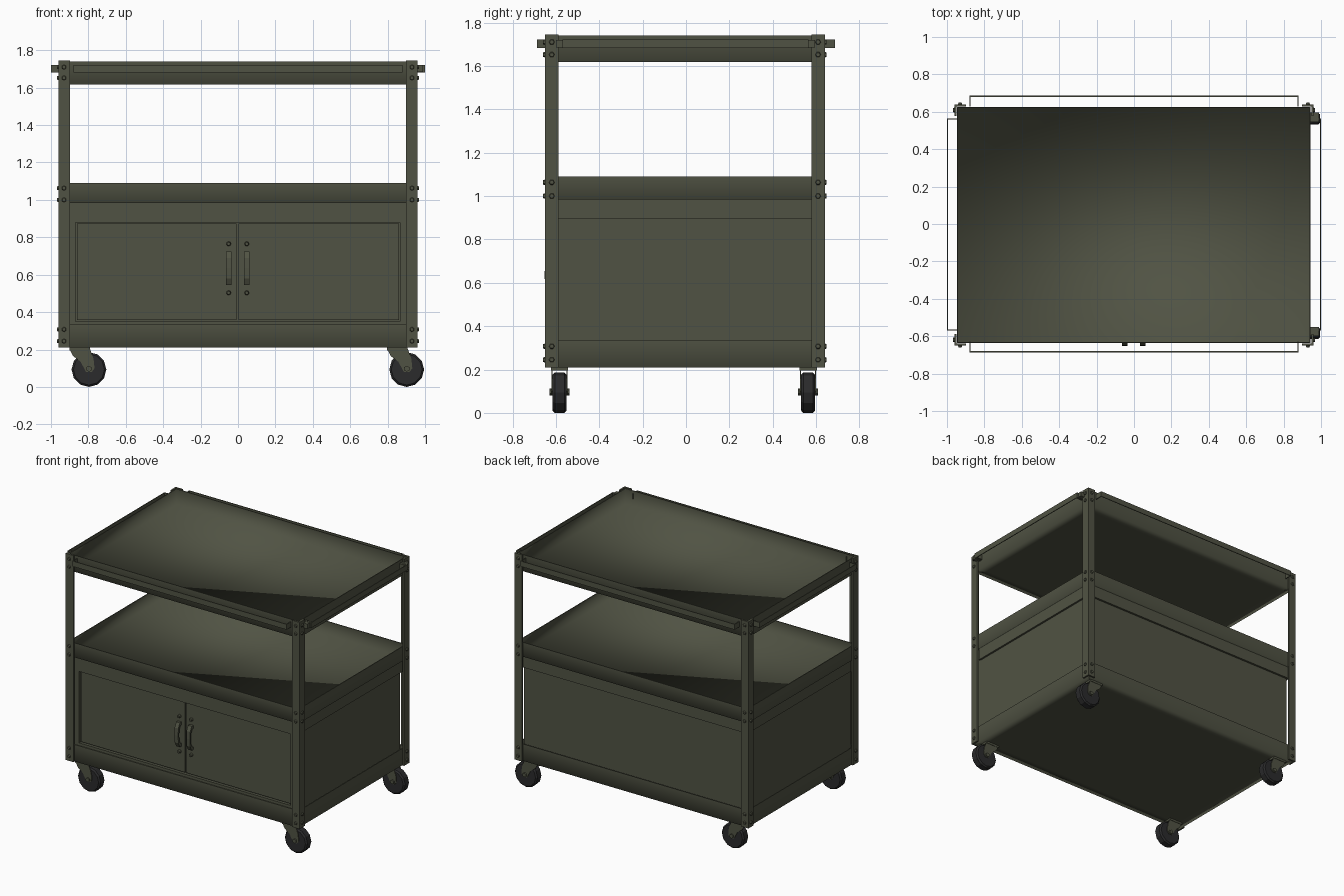
import bpy, bmesh, math
from mathutils import Matrix, Vector

if "Cube" in bpy.data.objects:
    bpy.data.objects.remove(bpy.data.objects["Cube"])


def material(name, rgb):
    m = bpy.data.materials.new(name)
    m.diffuse_color = (*rgb, 1)
    m.use_nodes = True
    m.node_tree.nodes["Principled BSDF"].inputs["Base Color"].default_value = m.diffuse_color
    return m


OLIVE = material("olive paint", (0.081, 0.086, 0.057))
RUBBER = material("black rubber", (0.024, 0.024, 0.025))


def finish(bm, name, mat):
    bmesh.ops.recalc_face_normals(bm, faces=bm.faces)
    me = bpy.data.meshes.new(name)
    bm.to_mesh(me)
    bm.free()
    me.materials.append(mat)
    ob = bpy.data.objects.new(name, me)
    bpy.context.collection.objects.link(ob)
    return ob


def add_box(bm, x0, x1, y0, y1, z0, z1):
    m = Matrix.Translation(((x0 + x1) / 2, (y0 + y1) / 2, (z0 + z1) / 2))
    m = m @ Matrix.Diagonal((abs(x1 - x0), abs(y1 - y0), abs(z1 - z0), 1))
    bmesh.ops.create_cube(bm, size=1, matrix=m)


def boxes(name, *specs):
    bm = bmesh.new()
    for s in specs:
        add_box(bm, *s)
    return finish(bm, name, OLIVE)


def add_prism(bm, pts, depth):
    """Extrude a closed 3D outline along a vector."""
    f = bm.faces.new([bm.verts.new(p) for p in pts])
    r = bmesh.ops.extrude_face_region(bm, geom=[f])
    vs = [g for g in r["geom"] if isinstance(g, bmesh.types.BMVert)]
    bmesh.ops.translate(bm, vec=depth, verts=vs)


def add_cyl(bm, centre, axis, r, length, n, r2=None):
    rot = Vector((0, 0, 1)).rotation_difference(Vector(axis)).to_matrix().to_4x4()
    bmesh.ops.create_cone(bm, cap_ends=True, segments=n, radius1=r,
                          radius2=r if r2 is None else r2, depth=length,
                          matrix=Matrix.Translation(centre) @ rot)


YC = -0.005  # the frame sits a touch forward of centre


# Three deep open-topped trays, softly shaded inside and around the lower edge
def tray(name, z0, z1, wall=0.008):
    bm = bmesh.new()
    add_box(bm, -0.946, 0.944, YC - 0.631, YC + 0.631, z0, z1)
    bm.normal_update()
    under = [f for f in bm.faces if f.normal.z < -0.9]
    floor = [f for f in bm.faces if f.normal.z > 0.9]
    bmesh.ops.inset_region(bm, faces=under, thickness=0.10)
    bmesh.ops.inset_region(bm, faces=floor, thickness=wall)
    # sink the inside of the tray
    r = bmesh.ops.extrude_face_region(bm, geom=floor)
    bmesh.ops.delete(bm, geom=floor, context='FACES_ONLY')
    vs = [g for g in r["geom"] if isinstance(g, bmesh.types.BMVert)]
    bmesh.ops.translate(bm, vec=(0, 0, z0 + wall - z1), verts=vs)
    for f in bm.faces:
        f.smooth = True
    for e in bm.edges:
        a, b = (v.co for v in e.verts)
        d = b - a
        rim = min(a.z, b.z) > z1 - 0.001
        diagonal = abs(d.x) > 0.01 and abs(d.y) > 0.01
        outer_corner = abs(d.z) > 0.01 and abs(a.x) > 0.9435 - wall / 4
        if rim or diagonal or outer_corner:
            e.smooth = False
    finish(bm, name, OLIVE)


tray("top_tray", 1.618, 1.741)
tray("middle_tray", 0.983, 1.09)
tray("bottom_tray", 0.21, 0.335)

# Angle-iron corner posts with bolts at every shelf
X, Y, W, T = 0.96, 0.645, 0.062, 0.012
for sx, sn in ((-1, "left"), (1, "right")):
    for sy, fn in ((-1, "front"), (1, "back")):
        bm = bmesh.new()
        L = [(X, Y), (X - W, Y), (X - W, Y - T), (X - T, Y - T), (X - T, Y - W), (X, Y - W)]
        add_prism(bm, [(x * sx, YC + y * sy, 0.21) for x, y in L], (0, 0, 1.534))
        finish(bm, f"{fn}_{sn}_post", OLIVE)
        bm = bmesh.new()
        for z in (0.245, 0.307, 1.0, 1.063, 1.652, 1.71):
            add_cyl(bm, (sx * 0.93, YC + sy * (Y + 0.003), z), (0, sy, 0), 0.014, 0.012, 6, 0.01)
            add_cyl(bm, (sx * (X + 0.003), YC + sy * 0.614, z), (sx, 0, 0), 0.014, 0.012, 6, 0.01)
        finish(bm, f"{fn}_{sn}_post_bolts", OLIVE)

# Thin strip rails around the top tray, with end returns
Z0, Z1, t = 1.682, 1.722, 0.006
for s, n in ((-1, "front"), (1, "back")):
    y = 0.686 * s
    boxes(f"{n}_rail", (-0.88, 0.88, y, y - s * t, Z0, Z1),
          (-0.88, -0.88 + t, y, s * 0.628, Z0, Z1), (0.88 - t, 0.88, y, s * 0.628, Z0, Z1))
for s, n in ((-1, "left"), (1, "right")):
    x = 1.0 * s
    boxes(f"{n}_rail", (x, x - s * t, -0.57, 0.565, Z0, Z1),
          (x, s * 0.942, -0.57, -0.57 + t, Z0, Z1), (x, s * 0.942, 0.565 - t, 0.565, Z0, Z1))
boxes("right_rail_mounts", *[(0.945, 0.99, y - 0.025, y + 0.025, 1.685, 1.72) for y in (-0.575, 0.57)])

# Cabinet body: recessed side and back panels below a raised upper band
CF, CB = -0.60, 0.592
bm = bmesh.new()
add_box(bm, -0.916, 0.916, CF, CB, 0.30, 0.983)
bm.normal_update()
bmesh.ops.delete(bm, geom=[f for f in bm.faces if abs(f.normal.z) > 0.9], context='FACES_ONLY')
finish(bm, "cabinet_body", OLIVE)
for s, n in ((-1, "left"), (1, "right")):
    boxes(f"{n}_upper_band", (s * 0.914, s * 0.93, -0.605, 0.60, 0.893, 0.984))
boxes("back_upper_band", (-0.93, 0.93, CB - 0.002, 0.607, 0.893, 0.984))

# Door frame, two doors
F0, F1 = CF + 0.005, -0.622
boxes("door_frame", (-0.92, 0.92, F0, F1, 0.88, 0.984),
      (-0.92, 0.92, F0, F1, 0.31, 0.35),
      (-0.92, -0.87, F0, F1, 0.35, 0.88),
      (0.867, 0.92, F0, F1, 0.35, 0.88))
boxes("left_door", (-0.862, -0.008, F0, -0.611, 0.357, 0.874))
boxes("right_door", (0.002, 0.86, F0, -0.611, 0.357, 0.874))

# Bowed door handles with a screw above and below
for x, n in ((-0.05, "left"), (0.047, "right")):
    bm = bmesh.new()
    side = [(-0.61, 0.725), (-0.632, 0.725), (-0.650, 0.69), (-0.652, 0.635), (-0.650, 0.58),
            (-0.632, 0.545), (-0.61, 0.545), (-0.61, 0.565), (-0.625, 0.57),
            (-0.638, 0.595), (-0.640, 0.635), (-0.638, 0.675), (-0.625, 0.70), (-0.61, 0.705)]
    add_prism(bm, [(x - 0.015, y, z) for y, z in side], (0.03, 0, 0))
    for z in (0.765, 0.503):
        add_cyl(bm, (x, -0.62, z), (0, -1, 0), 0.013, 0.022, 8, 0.009)
    finish(bm, f"{n}_door_handle", OLIVE)

# Swivel casters, all trailing the same way
for px, sn in ((-0.797, "left"), (0.902, "right")):
    for py, fn in ((-0.583, "front"), (0.563, "back")):
        bm = bmesh.new()
        fork = [(-0.105, 0.205), (0.005, 0.205), (0.025, 0.15), (0.03, 0.10),
                (0.015, 0.08), (-0.015, 0.08), (-0.045, 0.135), (-0.085, 0.165)]
        for y in (-0.037, 0.032):
            add_prism(bm, [(px + x, py + y, z) for x, z in fork], (0, 0.005, 0))
        add_box(bm, px - 0.105, px + 0.005, py - 0.04, py + 0.04, 0.195, 0.217)
        add_cyl(bm, (px, py, 0.097), (0, 1, 0), 0.016, 0.092, 6)
        finish(bm, f"{fn}_{sn}_caster_fork", OLIVE)
        bm = bmesh.new()
        add_cyl(bm, (px, py, 0.093), (0, 1, 0), 0.093, 0.064, 12)
        rims = [e for e in bm.edges if abs(e.verts[0].co.y - e.verts[1].co.y) < 1e-4]
        bmesh.ops.bevel(bm, geom=rims, offset=0.01, segments=1, affect='EDGES')
        low = min(v.co.z for v in bm.verts)
        bmesh.ops.translate(bm, vec=(0, 0, -low), verts=bm.verts)
        finish(bm, f"{fn}_{sn}_caster_wheel", RUBBER)
